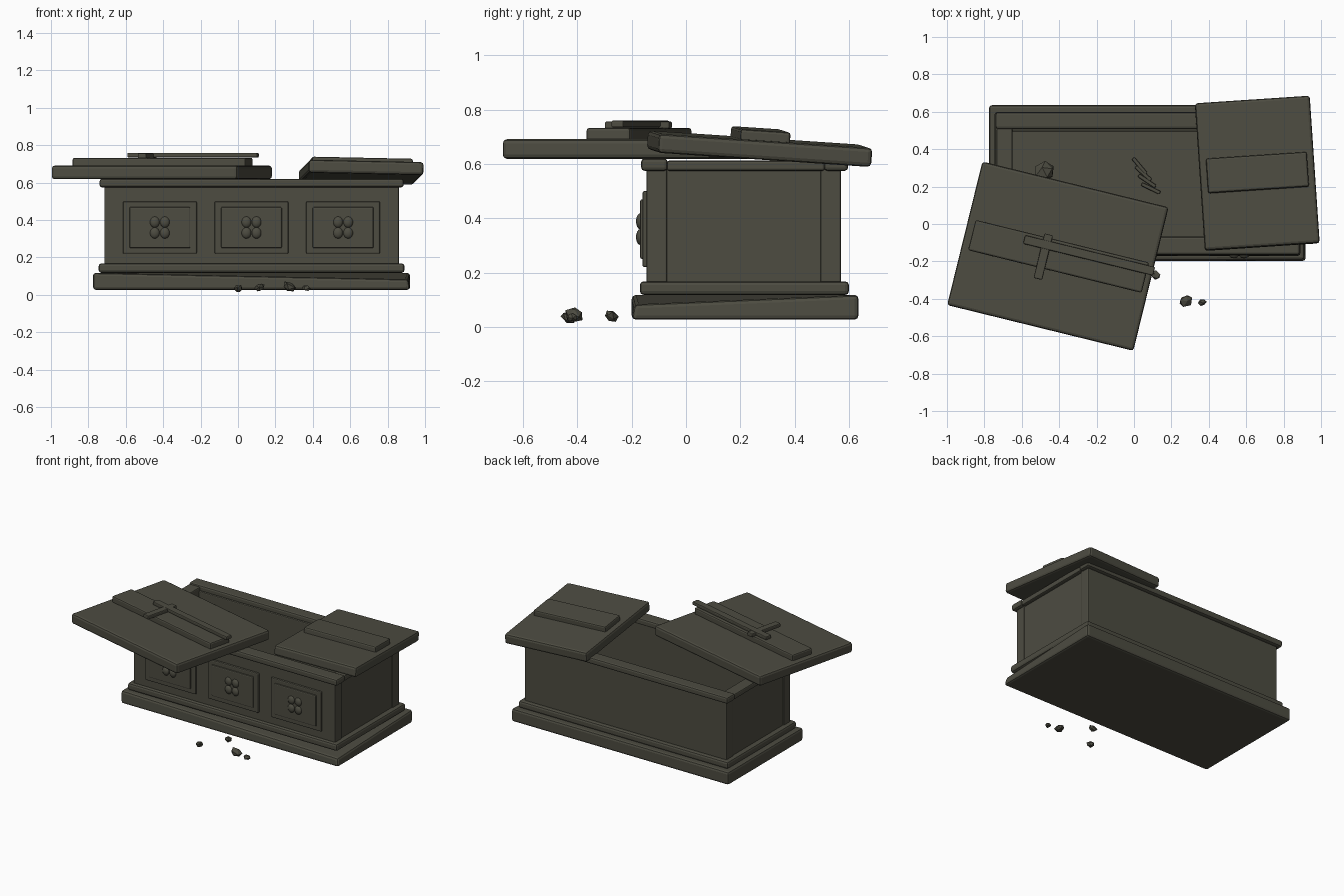
import bpy, bmesh, math, random
from mathutils import Matrix, Vector, Euler

cube = bpy.data.objects.get("Cube")
if cube:
    bpy.data.objects.remove(cube, do_unlink=True)

STONE = (0.074, 0.072, 0.053, 1)
stone = bpy.data.materials.new("dark_stone")
stone.use_nodes = True
stone.diffuse_color = STONE
bsdf = stone.node_tree.nodes["Principled BSDF"]
bsdf.inputs["Base Color"].default_value = STONE
bsdf.inputs["Roughness"].default_value = 0.9


def finish(name, bm, smooth=False):
    mesh = bpy.data.meshes.new(name)
    bmesh.ops.recalc_face_normals(bm, faces=bm.faces)
    for f in bm.faces:
        f.smooth = smooth
    bm.to_mesh(mesh)
    bm.free()
    mesh.materials.append(stone)
    ob = bpy.data.objects.new(name, mesh)
    bpy.context.scene.collection.objects.link(ob)
    return ob


def block(name, size, matrix, bevel=0.012, edit=None):
    """Stone block with softly worn edges."""
    bm = bmesh.new()
    bmesh.ops.create_cube(bm, size=1)
    bmesh.ops.scale(bm, vec=size, verts=bm.verts)
    if edit:
        edit(bm)
    if bevel:
        bmesh.ops.bevel(bm, geom=bm.edges[:], offset=bevel, segments=2,
                        profile=0.5, affect='EDGES')
    bmesh.ops.transform(bm, matrix=matrix, verts=bm.verts)
    return finish(name, bm)


def span(name, x, y, z, bevel=0.012, edit=None):
    """Axis-aligned block given by its extents."""
    lo, hi = Vector((x[0], y[0], z[0])), Vector((x[1], y[1], z[1]))
    return block(name, hi - lo, Matrix.Translation((lo + hi) / 2), bevel, edit)


def worn_corner(bm):
    for v in bm.verts:
        if v.co.x > 0 and v.co.y < 0 and v.co.z > 0:
            v.co += Vector((-0.01, 0.01, -0.035))


# Plinth and lower moulding
span("base_slab", (-0.775, 0.92), (-0.2, 0.635), (0.027, 0.118), 0.015, worn_corner)
span("lower_moulding", (-0.745, 0.89), (-0.17, 0.6), (0.118, 0.168), 0.014)

# Hollow chest: long walls run full length, end walls sit between them
LONG = {"front": (-0.145, -0.07), "back": (0.495, 0.57)}
for side, y in LONG.items():
    span(side + "_wall", (-0.715, 0.86), y, (0.16, 0.585), 0.006)
for side, x in {"right": (-0.709, -0.65), "left": (0.795, 0.854)}.items():
    span(side + "_end_wall", x, (-0.072, 0.497), (0.16, 0.585), 0)

# Rim
span("front_rim", (-0.74, 0.885), (-0.165, -0.068), (0.575, 0.62))
span("back_rim", (-0.74, 0.885), (0.508, 0.597), (0.575, 0.62))
for side, x in {"right": (-0.735, -0.65), "left": (0.795, 0.88)}.items():
    span(side + "_end_rim", x, (-0.07, 0.51), (0.575, 0.612), 0.008)

# Front panels, each with a stepped plate and a four-petal flower
for i in range(3):
    cx, cz = -0.418 + 0.49 * i, 0.36
    for part, w, h, y in (("panel_frame", 0.395, 0.28, -0.16),
                          ("panel_plate", 0.325, 0.22, -0.169)):
        span(f"{part}_{i}", (cx - w / 2, cx + w / 2), (y, -0.14),
             (cz - h / 2, cz + h / 2), 0.007)
    bm = bmesh.new()
    for sx in (-1, 1):
        for sz in (-1, 1):
            m = (Matrix.Translation((cx + sx * 0.027, -0.168, cz + sz * 0.029))
                 @ Matrix.Diagonal((0.027, 0.016, 0.03, 1)))
            bmesh.ops.create_uvsphere(bm, u_segments=10, v_segments=7, radius=1, matrix=m)
    finish(f"flower_{i}", bm, True)

# Two halves of the broken lid, each with a raised plaque
def place(center, rot):
    return Matrix.Translation(center) @ Euler([math.radians(a) for a in rot]).to_matrix().to_4x4()


slid = place((-0.407, -0.172, 0.655), (0, 0, -13.8))
block("slid_lid", (1.025, 0.79, 0.072), slid, 0.015)
block("slid_lid_plaque", (0.955, 0.167, 0.05),
      slid @ Matrix.Translation((0.004, 0, 0.053)), 0.01)

tilted = place((0.659, 0.271, 0.656), (-3.8, 1.2, 3.8))
block("tilted_lid", (0.615, 0.79, 0.07), tilted, 0.015)
block("tilted_lid_plaque", (0.54, 0.185, 0.05),
      tilted @ Matrix.Translation((0, 0, 0.047)), 0.01)

# Sword-like cross lying on the plaque
cross = place((-0.24, -0.168, 0.747), (0, 0, -13.8))
block("cross_long_bar", (0.715, 0.047, 0.025), cross, 0.006)
block("cross_short_bar", (0.047, 0.245, 0.027),
      place((-0.485, -0.175, 0.743), (0, 0, -13.8)), 0.006)

# Rubble in front of the chest
random.seed(4)


def rock(name, center, size):
    bm = bmesh.new()
    bmesh.ops.create_icosphere(bm, subdivisions=1, radius=0.5)
    for v in bm.verts:
        v.co *= random.uniform(0.75, 1.1)
    bmesh.ops.scale(bm, vec=size, verts=bm.verts)
    turn = Euler((0.3, 0.4, random.uniform(0, 3))).to_matrix().to_4x4()
    bmesh.ops.transform(bm, matrix=Matrix.Translation(center) @ turn, verts=bm.verts)
    return finish(name, bm)


for i, (x, y, z, s) in enumerate(((0.275, -0.41, 0.042, 0.09), (0.365, -0.42, 0.035, 0.05),
                                  (0.115, -0.275, 0.04, 0.065), (0.0, -0.43, 0.036, 0.07))):
    rock(f"rubble_{i}", (x, y, z), (s, s * 0.8, s * 0.65))

# Remains inside: a skull and scattered bones
rock("skull", (-0.48, 0.28, 0.22), (0.13, 0.12, 0.11))
for i in range(4):
    block(f"bone_{i}", (0.11, 0.02, 0.02),
          place((0.03 + 0.02 * i, 0.31 - 0.04 * i, 0.178), (0, 0, -50 + 8 * i)), 0.006)
